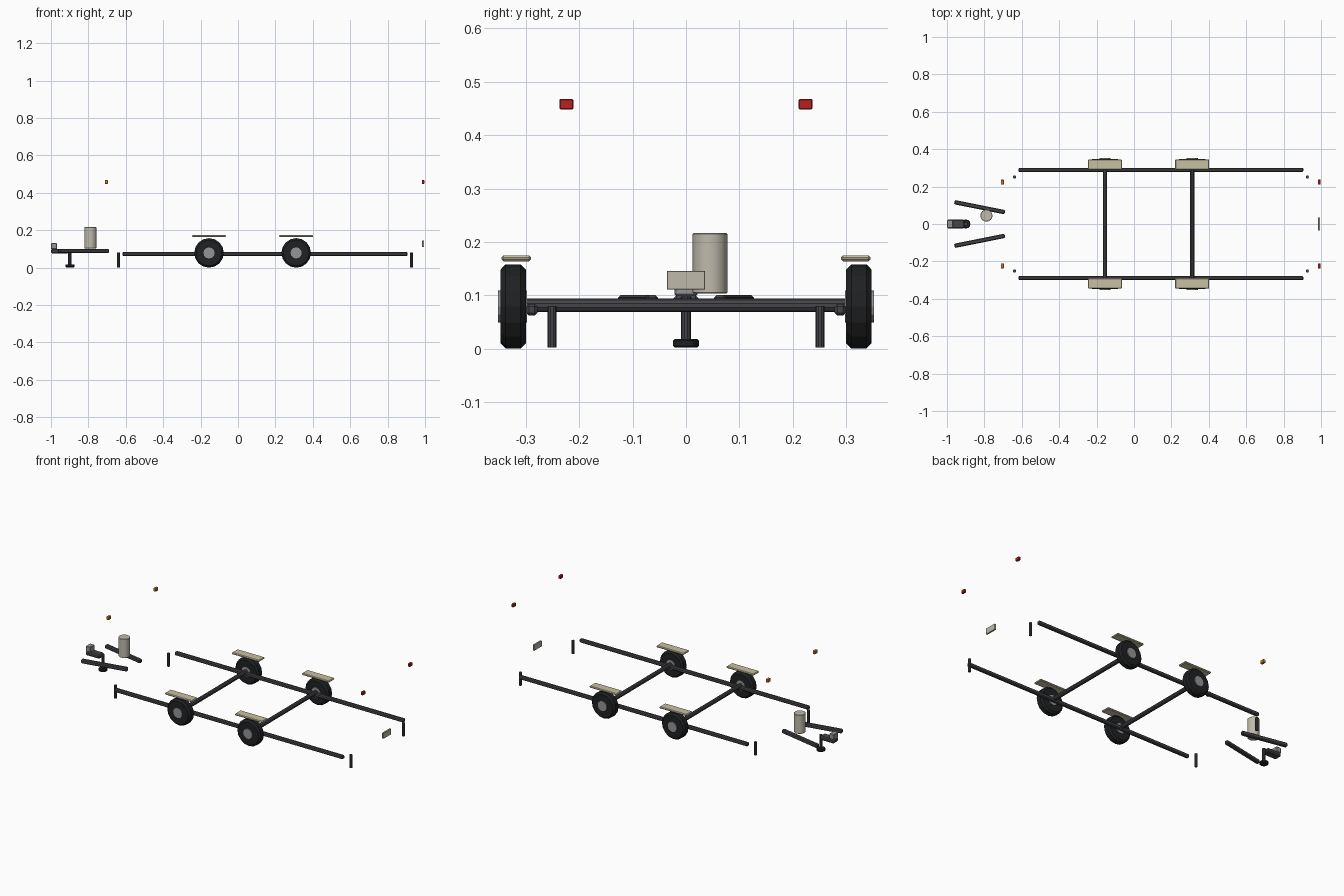
import bpy, math
from mathutils import Vector

cube = bpy.data.objects.get("Cube")
if cube:
    bpy.data.objects.remove(cube, do_unlink=True)


def material(name, rgb):
    m = bpy.data.materials.new(name)
    m.use_nodes = True
    m.diffuse_color = (*rgb, 1)
    m.node_tree.nodes["Principled BSDF"].inputs["Base Color"].default_value = (*rgb, 1)
    return m


FRAME = material("dark frame grey", (0.06, 0.06, 0.068))
RUBBER = material("tyre black", (0.014, 0.015, 0.016))
RIM = material("rim grey", (0.3, 0.3, 0.3))
FENDER = material("fender tan", (0.58, 0.53, 0.36))
TANK = material("tank beige", (0.52, 0.49, 0.41))
RED = material("red lens", (0.5, 0.014, 0.014))
AMBER = material("amber lens", (0.6, 0.22, 0.02))


def finish(name, mat, bevel, smooth=False):
    o = bpy.context.object
    o.name = name
    o.data.materials.append(mat)
    bpy.ops.object.transform_apply(location=False, rotation=False, scale=True)
    if smooth:
        bpy.ops.object.shade_smooth_by_angle(angle=math.radians(30))
    if bevel:
        b = o.modifiers.new("edge", "BEVEL")
        b.width = bevel
        b.segments = 1
        b.limit_method = "ANGLE"
        b.angle_limit = math.radians(50)
    return o


def box(name, loc, size, mat, bevel=0.0, turn=0.0):
    bpy.ops.mesh.primitive_cube_add(size=1, location=loc, rotation=(0, 0, turn))
    bpy.context.object.scale = size
    return finish(name, mat, bevel)


def cyl(name, loc, r, depth, mat, sides=12, bevel=0.0, along_y=False, smooth=False):
    rot = (math.pi / 2, 0, 0) if along_y else (0, 0, 0)
    bpy.ops.mesh.primitive_cylinder_add(vertices=sides, radius=r, depth=depth, location=loc, rotation=rot)
    return finish(name, mat, bevel, smooth)


WHEEL_Z = 0.079
AXLES = {"front": -0.155, "rear": 0.311}

# Axles run across the frame
for place, x in AXLES.items():
    cyl(f"{place}_axle", (x, 0, 0.081), 0.0125, 0.62, FRAME, 10, along_y=True, smooth=True)

for side, s in (("left", 1), ("right", -1)):
    # Long chassis rail
    box(f"{side}_rail", (0.144, s * 0.289, 0.073), (1.524, 0.021, 0.022), FRAME, 0.005)
    # Wheels and flat fenders
    for place, x in AXLES.items():
        cyl(f"{place}_{side}_tyre", (x, s * 0.324, WHEEL_Z), 0.079, 0.048, RUBBER, 16, 0.01, True)
        cyl(f"{place}_{side}_rim", (x, s * 0.325, WHEEL_Z), 0.03, 0.054, RIM, 12, along_y=True)
        box(f"{place}_{side}_fender", (x, s * 0.318, 0.169), (0.182, 0.056, 0.011), FENDER, 0.004)
    # Corner stabiliser legs
    for place, x in (("front", -0.639), ("rear", 0.927)):
        cyl(f"{place}_{side}_leg", (x, s * 0.251, 0.041), 0.0085, 0.078, FRAME, 10, smooth=True)
    # Marker lights
    box(f"{side}_tail_light", (0.990, s * 0.224, 0.458), (0.014, 0.026, 0.019), RED, 0.0015)
    box(f"{side}_marker_light", (-0.704, s * 0.224, 0.458), (0.016, 0.026, 0.019), AMBER, 0.0015)
    # Angled drawbar
    a, b = Vector((-0.96, s * 0.117, 0.089)), Vector((-0.69, s * 0.063, 0.089))
    d = b - a
    box(f"{side}_drawbar", (a + b) / 2, (d.length, 0.023, 0.023), FRAME, 0.005, math.atan2(d.y, d.x))

# Rear plate
box("rear_plate", (0.990, 0, 0.128), (0.01, 0.072, 0.035), TANK, 0.001)

# Gas tank on the drawbar
cyl("gas_tank", (-0.789, 0.045, 0.16), 0.0325, 0.113, TANK, 16, 0.002, smooth=True)

# Coupler with its socket
box("coupler", (-0.953, 0, 0.088), (0.094, 0.048, 0.024), FRAME, 0.006)
box("coupler_socket", (-0.984, 0, 0.115), (0.032, 0.043, 0.032), RIM, 0.003)

# Nose jack
cyl("jack_post", (-0.899, 0, 0.053), 0.0095, 0.09, FRAME, 10, smooth=True)
cyl("jack_foot", (-0.899, 0, 0.010), 0.0245, 0.016, RUBBER, 12, 0.003, smooth=True)
